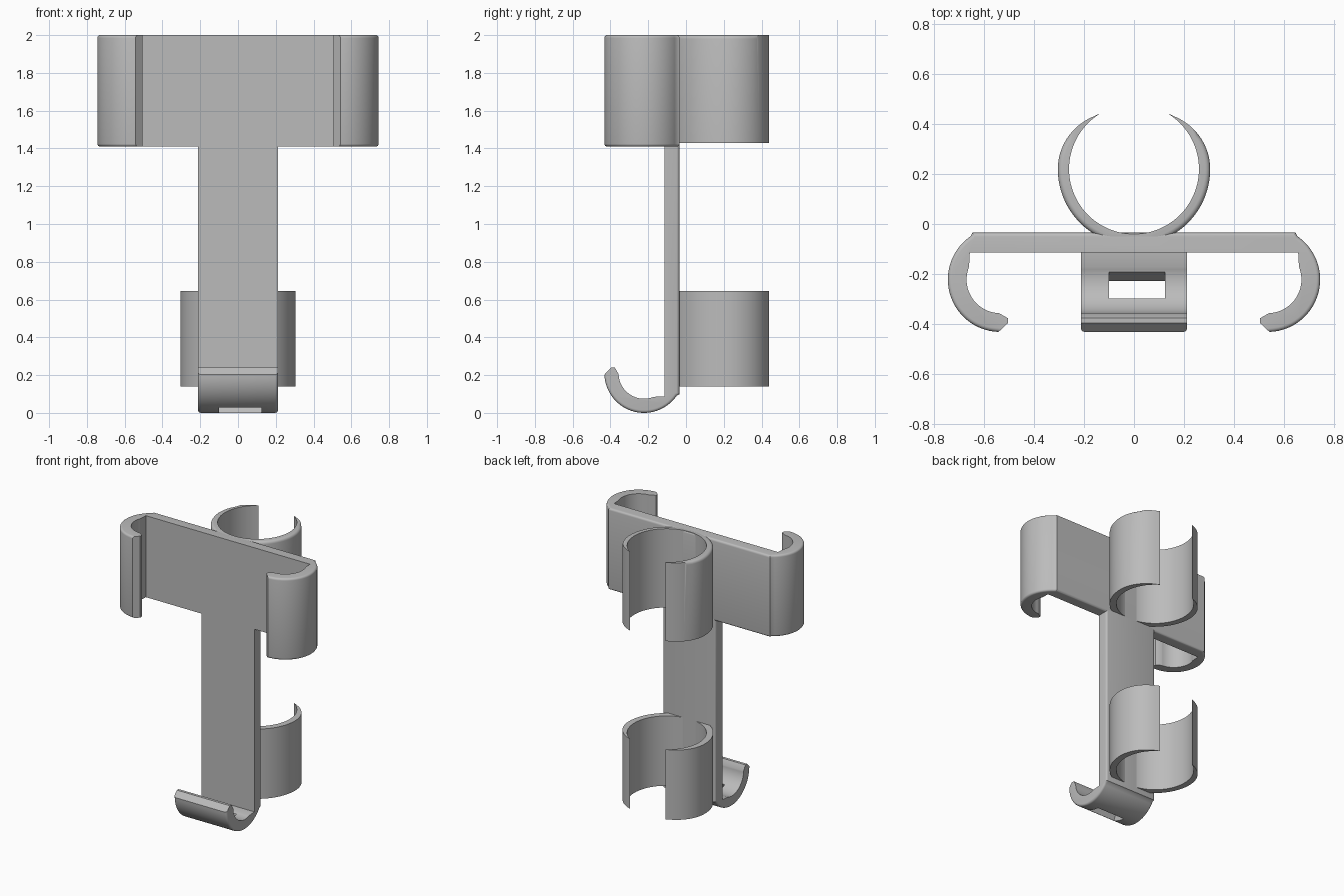
import bpy, bmesh
from math import cos, sin, radians, pi
from mathutils import Vector

if "Cube" in bpy.data.objects:
    bpy.data.objects.remove(bpy.data.objects["Cube"])

grey = bpy.data.materials.new("plain_grey")
grey.use_nodes = True
tone = (0.5, 0.5, 0.5, 1)
grey.diffuse_color = tone
grey.node_tree.nodes["Principled BSDF"].inputs["Base Color"].default_value = tone

BACK, FRONT = -0.035, -0.115      # plate faces along y
HOOK_R, HOOK_IN = 0.21, 0.135


def arc(cx, cy, r, a0, a1, n):
    steps = [radians(a0 + (a1 - a0) * i / n) for i in range(n + 1)]
    return [(cx + r * cos(a), cy + r * sin(a)) for a in steps]


def smooth(ob):
    bpy.ops.object.select_all(action='DESELECT')
    ob.select_set(True)
    bpy.context.view_layer.objects.active = ob
    bpy.ops.object.shade_smooth_by_angle(angle=radians(32))


def extrude(name, outer, inner, place, lo, hi, bevel=0, bevel_ends=(0, 1), keep=None):
    """Extrude a closed profile; round the end edges that follow its outer part."""
    bm = bmesh.new()
    pts = outer + inner
    n = len(pts)
    caps = [[bm.verts.new(place(u, v, w)) for u, v in pts] for w in (lo, hi)]
    bm.faces.new(caps[0][::-1])
    bm.faces.new(caps[1])
    for i in range(n):
        j = (i + 1) % n
        bm.faces.new((caps[0][i], caps[0][j], caps[1][j], caps[1][i]))
    bmesh.ops.recalc_face_normals(bm, faces=bm.faces)
    if bevel:
        edges = [bm.edges.get((caps[c][i], caps[c][i + 1]))
                 for c in bevel_ends for i in range(len(outer) - 1)
                 if keep is None or keep(outer[i])]
        bmesh.ops.bevel(bm, geom=edges, offset=bevel, segments=4, profile=0.5,
                        affect='EDGES', clamp_overlap=False)
    me = bpy.data.meshes.new(name)
    bm.to_mesh(me)
    bm.free()
    me.materials.append(grey)
    ob = bpy.data.objects.new(name, me)
    bpy.context.collection.objects.link(ob)
    return ob


def hook(cx, cy):
    """Outer and inner outlines of a hook that curls forward from a plate end."""
    outer = arc(cx, cy, HOOK_R, -88, 61, 28)
    outer[-1] = (cx + 0.112, BACK)
    inner = [(cx + 0.122, FRONT)] + arc(cx, cy, HOOK_IN, 22, -88, 24)
    inner += [(cx - 0.03, cy - 0.155), (cx - 0.03, cy - 0.175)]
    return outer, inner


# Crossbar with a hook on each end
o, i = hook(0.535, -0.222)
flip = lambda pts: [(-x, y) for x, y in reversed(pts)]
crossbar = extrude("crossbar_with_side_hooks", o + flip(o), flip(i) + i,
                   lambda u, v, w: (u, v, w), 1.41, 2.0, 0.015)
smooth(crossbar)

# Stem curling into the bottom hook
o, i = hook(-0.21, -0.222)
stem = extrude("stem_with_bottom_hook", o + [(-1.45, BACK)], [(-1.45, FRONT)] + i,
               lambda u, v, w: (w, v, -u), -0.212, 0.212, 0.015)

# Slanted slot through the bottom hook
slot_axis = Vector((0, -0.42, -0.9)).normalized()
across = Vector((0, 0.9, -0.42)).normalized()
centre = Vector((0.0125, -0.265, 0.045))
rect = [(-0.1125, -0.052), (0.1125, -0.052), (0.1125, 0.052), (-0.1125, 0.052)]
cutter = extrude("slot_cutter", rect, [],
                 lambda u, v, w: centre + Vector((u, 0, 0)) + across * v + slot_axis * w,
                 -0.09, 0.1)
cutter.hide_render = True
cut = stem.modifiers.new("slot", 'BOOLEAN')
cut.operation, cut.object, cut.solver = 'DIFFERENCE', cutter, 'EXACT'
bpy.context.view_layer.objects.active = stem
bpy.ops.object.modifier_apply(modifier="slot")
bpy.data.objects.remove(cutter)
smooth(stem)


# Open clip rings on the back, thinning towards their tips
def ring_profile():
    cy, r, wall, tip, n = 0.22, 0.26, 0.045, 57, 72
    outer, inner = [], []
    for k in range(n + 1):
        deg = -180 - tip + (180 + 2 * tip) * k / n
        a = radians(deg)
        up = max(0, (deg if deg > -90 else -180 - deg)) / tip
        t = wall * max(0.04, cos(up * pi / 2))
        outer.append(((r + t) * cos(a), cy + (r + t) * sin(a)))
        inner.append((r * cos(a), cy + r * sin(a)))
    return outer, inner[::-1]


o, i = ring_profile()
for name, lo, hi, bevel in (("upper_clip_ring", 1.43, 2.0, 0.02),
                            ("lower_clip_ring", 0.14, 0.645, 0)):
    ring = extrude(name, o, i, lambda u, v, w: (u, v, w), lo, hi, bevel, (1,),
                   lambda p: p[1] < 0.36)
    smooth(ring)
